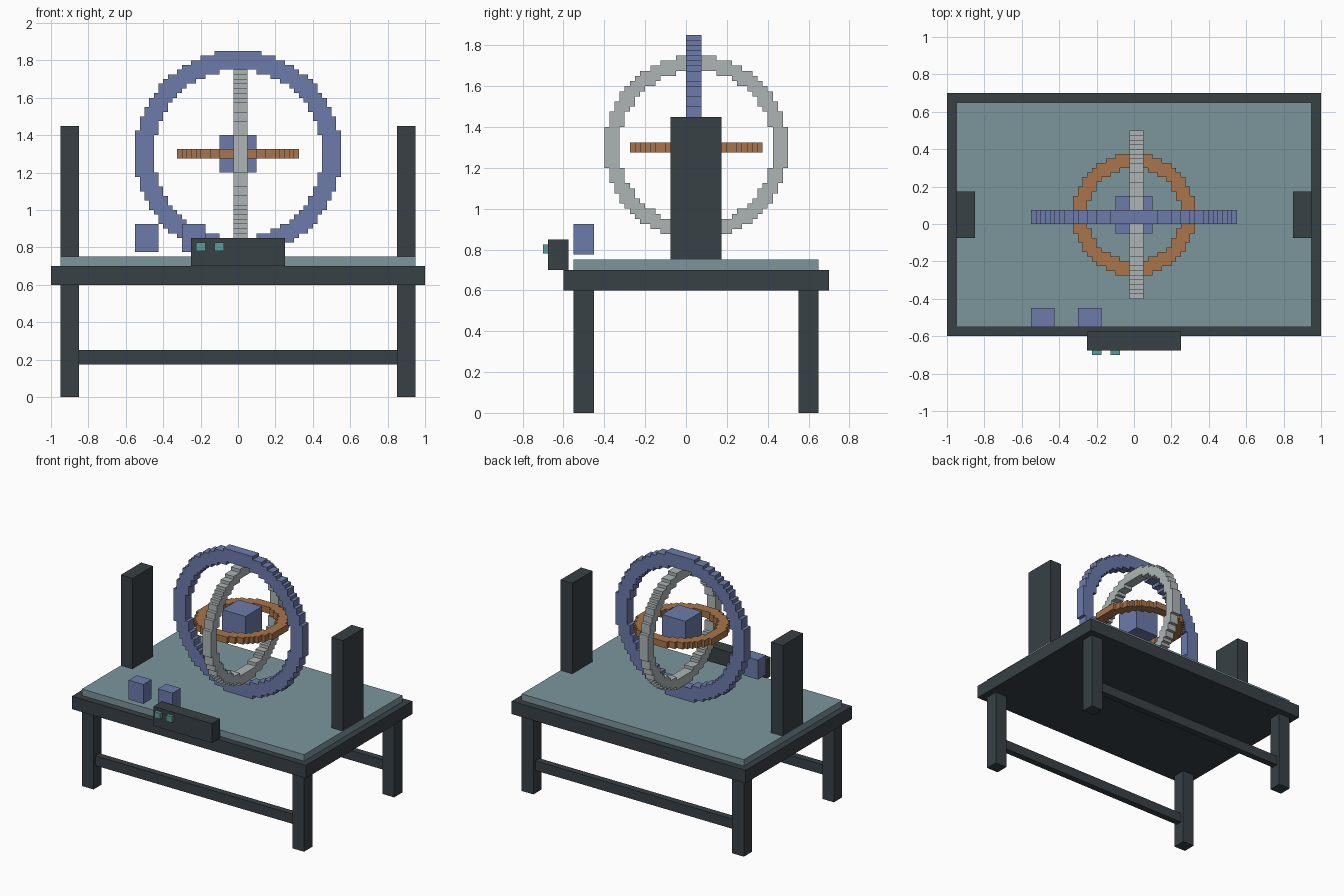
import bpy, bmesh
from mathutils import Vector, Matrix

if "Cube" in bpy.data.objects:
    bpy.data.objects.remove(bpy.data.objects["Cube"])

CELL = 0.025  # size of the steps in the rings


def material(name, rgb):
    m = bpy.data.materials.new(name)
    lin = [(c / 255 / 12.92) if c < 11 else ((c / 255 + 0.055) / 1.055) ** 2.4 for c in rgb]
    m.diffuse_color = (*lin, 1)
    m.use_nodes = True
    m.node_tree.nodes["Principled BSDF"].inputs["Base Color"].default_value = m.diffuse_color
    return m


DARK = material("dark_metal", (56, 65, 70))
TEAL = material("teal_panel", (124, 150, 156))
BLUE = material("blue_metal", (108, 123, 170))
GREY = material("pale_metal", (173, 181, 181))
COPPER = material("copper", (168, 117, 75))
BUTTON = material("button_teal", (95, 155, 155))


def finish(bm, name, mat):
    bmesh.ops.recalc_face_normals(bm, faces=bm.faces[:])
    me = bpy.data.meshes.new(name)
    bm.to_mesh(me)
    bm.free()
    me.materials.append(mat)
    ob = bpy.data.objects.new(name, me)
    bpy.context.collection.objects.link(ob)
    return ob


def box(name, x, y, z, mat):
    """Box from (min, max) ranges."""
    bm = bmesh.new()
    size = (x[1] - x[0], y[1] - y[0], z[1] - z[0])
    mid = Vector((sum(x) / 2, sum(y) / 2, sum(z) / 2))
    bmesh.ops.create_cube(bm, size=1, matrix=Matrix.Translation(mid) @ Matrix.Diagonal((*size, 1)))
    return finish(bm, name, mat)


def stepped_ring(name, centre, u, v, r_out, r_in, depth, mat):
    """Ring of square cells in the u-v plane, extruded by the depth vector."""
    bm = bmesh.new()
    u, v, centre = Vector(u), Vector(v), Vector(centre)
    n = round(r_out / CELL)
    for i in range(-n, n):
        for j in range(-n, n):
            r = CELL * ((i + 0.5) ** 2 + (j + 0.5) ** 2) ** 0.5
            if r_in <= r <= r_out:
                bm.faces.new([bm.verts.new(centre + CELL * (a * u + b * v))
                              for a, b in ((i, j), (i + 1, j), (i + 1, j + 1), (i, j + 1))])
    bmesh.ops.remove_doubles(bm, verts=bm.verts[:], dist=1e-4)
    ext = bmesh.ops.extrude_face_region(bm, geom=bm.faces[:], use_keep_orig=True)
    moved = [g for g in ext["geom"] if isinstance(g, bmesh.types.BMVert)]
    bmesh.ops.translate(bm, verts=moved, vec=Vector(depth))
    return finish(bm, name, mat)


# Table
box("table_top", (-1, 1), (-0.6, 0.7), (0.6, 0.7), DARK)
box("table_panel", (-0.95, 0.95), (-0.55, 0.65), (0.7, 0.75), TEAL)
for row, y in (("front", -0.5), ("back", 0.6)):
    for side, x in (("left", -0.9), ("right", 0.9)):
        box(f"{row}_{side}_leg", (x - 0.05, x + 0.05), (y - 0.05, y + 0.05), (0, 0.6), DARK)
    box(f"{row}_rail", (-0.85, 0.85), (y - 0.025, y + 0.025), (0.175, 0.25), DARK)

# Side posts
for side, x in (("left", -0.9), ("right", 0.9)):
    box(f"{side}_post", (x - 0.05, x + 0.05), (-0.075, 0.175), (0.75, 1.45), DARK)

# Nested rings and core
X, Y, Z = (1, 0, 0), (0, 1, 0), (0, 0, 1)
stepped_ring("outer_ring", (0, 0, 1.3), X, Z, 0.55, 0.45, (0, 0.075, 0), BLUE)
stepped_ring("middle_ring", (-0.025, 0.05, 1.3), Y, Z, 0.45, 0.375, (0.075, 0, 0), GREY)
stepped_ring("inner_ring", (0, 0.05, 1.275), X, Y, 0.325, 0.25, (0, 0, 0.05), COPPER)
box("core_cube", (-0.1, 0.1), (-0.05, 0.15), (1.2, 1.4), BLUE)

# Small blocks on the panel
for i, x in enumerate((-0.55, -0.3)):
    box(f"small_block_{i + 1}", (x, x + 0.125), (-0.55, -0.45), (0.775, 0.925), BLUE)

# Control box with buttons
box("control_box", (-0.25, 0.25), (-0.675, -0.575), (0.7, 0.85), DARK)
for i, x in enumerate((-0.225, -0.125)):
    box(f"button_{i + 1}", (x, x + 0.05), (-0.7, -0.675), (0.78, 0.825), BUTTON)
